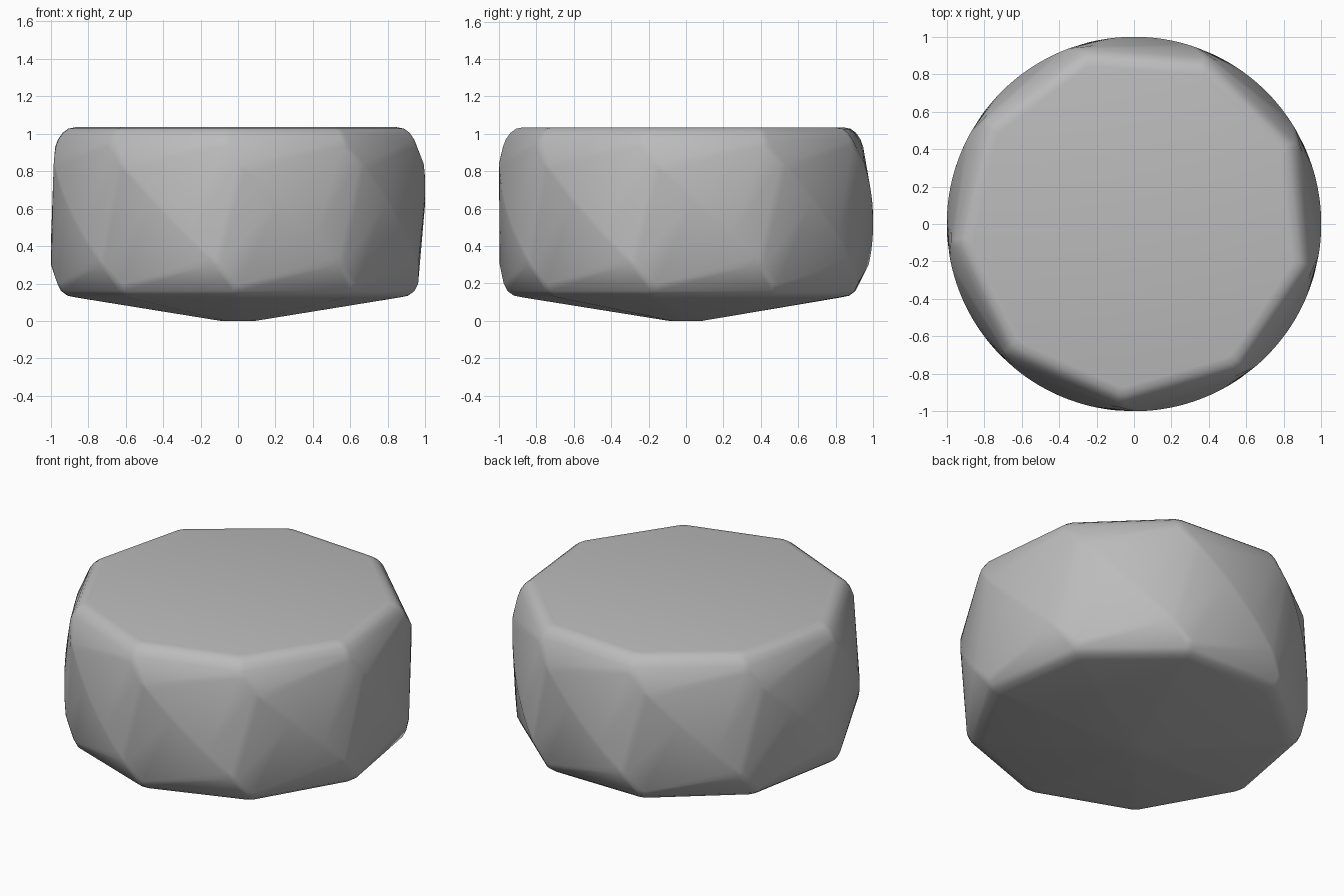
import bpy, bmesh, math

cube = bpy.data.objects.get("Cube")
if cube:
    bpy.data.objects.remove(cube, do_unlink=True)

SIDES = 9
TWIST_LOW, TWIST_HIGH = 0.2, 0.93
ANGLE_LOW, ANGLE_HIGH = -90.5, -134

# Plain grey
grey = bpy.data.materials.new("grey")
grey.use_nodes = True
colour = (0.5, 0.5, 0.5, 1)
grey.diffuse_color = colour
grey.node_tree.nodes["Principled BSDF"].inputs["Base Color"].default_value = colour

# Radius and height: shallow cone below, rounded shoulders, straight wall
profile = [(0.09, 0), (0.87, 0.125), (0.92, 0.135), (0.955, 0.16), (0.975, 0.2)]
wall_steps = 16
for i in range(wall_steps + 1):
    profile.append((1.0, 0.3 + 0.54 * i / wall_steps))
profile += [(0.98, 0.93), (0.965, 0.97), (0.94, 1.005), (0.91, 1.027), (0.87, 1.035)]


def ridge_angle(z):
    t = (z - TWIST_LOW) / (TWIST_HIGH - TWIST_LOW)
    t = min(max(t, 0), 1)
    return ANGLE_LOW + (ANGLE_HIGH - ANGLE_LOW) * t


# Twisted nine-sided body, wrapped in a convex skin
bm = bmesh.new()
for radius, z in profile:
    for side in range(SIDES):
        for softening in (-1.2, 1.2):
            a = math.radians(ridge_angle(z) + softening + side * 360 / SIDES)
            bm.verts.new((radius * math.cos(a), radius * math.sin(a), z))
hull = bmesh.ops.convex_hull(bm, input=bm.verts[:])
loose = {g for g in hull["geom_interior"] + hull["geom_unused"]
         if isinstance(g, bmesh.types.BMVert)}
bmesh.ops.delete(bm, geom=list(loose), context="VERTS")
bmesh.ops.dissolve_limit(bm, angle_limit=math.radians(0.5),
                         verts=bm.verts[:], edges=bm.edges[:])
bmesh.ops.recalc_face_normals(bm, faces=bm.faces[:])

mesh = bpy.data.meshes.new("twisted_body")
bm.to_mesh(mesh)
bm.free()
mesh.materials.append(grey)
body = bpy.data.objects.new("twisted_body", mesh)
bpy.context.collection.objects.link(body)

# Smooth shading with sharp rims
bpy.ops.object.select_all(action="DESELECT")
body.select_set(True)
bpy.context.view_layer.objects.active = body
bpy.ops.object.shade_smooth_by_angle(angle=math.radians(30))
